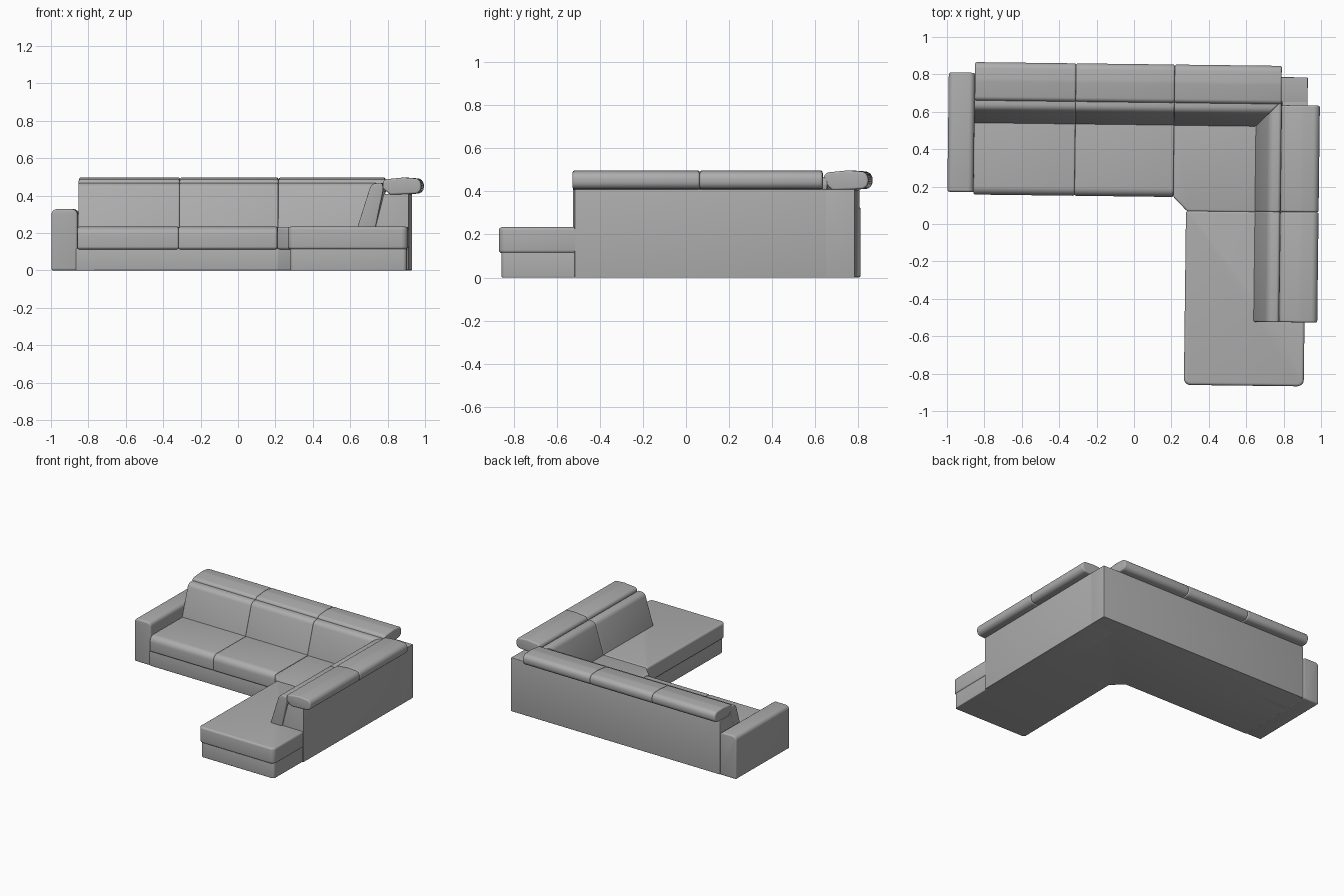
import bpy, bmesh, math
from mathutils import Vector, Matrix

cube = bpy.data.objects.get("Cube")
if cube:
    bpy.data.objects.remove(cube, do_unlink=True)

fabric = bpy.data.materials.new("grey_fabric")
fabric.use_nodes = True
grey = (0.42, 0.42, 0.42, 1)
fabric.diffuse_color = grey
fabric.node_tree.nodes["Principled BSDF"].inputs["Base Color"].default_value = grey

TURN = Matrix.Rotation(math.radians(-0.7), 4, 'Z')   # sofa stands very slightly turned


def rounded(corners, steps=6):
    """Outline from (a, b, radius) corners, each rounded by a smooth curve."""
    pts = []
    for i, (a, b, r) in enumerate(corners):
        p = Vector((a, b))
        before = Vector(corners[i - 1][:2]) - p
        after = Vector(corners[(i + 1) % len(corners)][:2]) - p
        if r == 0:
            pts.append(p)
            continue
        half = before.angle(after) / 2
        reach = r / math.tan(half)
        centre = p + (before.normalized() + after.normalized()).normalized() * r / math.sin(half)
        start = p + before.normalized() * reach - centre
        end = p + after.normalized() * reach - centre
        sweep = start.angle_signed(end)
        for k in range(steps + 1):
            pts.append(centre + Matrix.Rotation(-sweep * k / steps, 2) @ start)
    return pts


def prism(name, corners, axis, lo, hi, bevel, mitre=0):
    """Extrude a rounded outline along an axis and soften its hard edges."""
    place = {'x': lambda p, t: (t, p.x, p.y),
             'y': lambda p, t: (p.x, t, p.y),
             'z': lambda p, t: (p.x, p.y, t)}[axis]
    bm = bmesh.new()
    outline = rounded(corners)
    face = bm.faces.new([bm.verts.new(place(p, lo)) for p in outline])
    out = bmesh.ops.extrude_face_region(bm, geom=[face])
    shift = Vector(place(Vector((0, 0)), hi - lo))
    bmesh.ops.translate(bm, vec=shift, verts=[v for v in out["geom"] if isinstance(v, bmesh.types.BMVert)])
    # Diagonal corner cut where the two backs meet
    if mitre:
        cut = bmesh.ops.bisect_plane(bm, geom=bm.verts[:] + bm.edges[:] + bm.faces[:],
                                     plane_co=(0.115, 0, 0), plane_no=(mitre, -mitre, 0), clear_outer=True)
        rim = [e for e in cut["geom_cut"] if isinstance(e, bmesh.types.BMEdge)]
        bmesh.ops.holes_fill(bm, edges=rim, sides=0)
    bmesh.ops.recalc_face_normals(bm, faces=bm.faces[:])
    hard = [e for e in bm.edges if len(e.link_faces) == 2 and e.calc_face_angle() > math.radians(40)]
    bmesh.ops.bevel(bm, geom=hard, offset=bevel, segments=4, profile=0.5, affect='EDGES', clamp_overlap=True)
    mesh = bpy.data.meshes.new(name)
    bm.to_mesh(mesh)
    bm.free()
    obj = bpy.data.objects.new(name, mesh)
    bpy.context.collection.objects.link(obj)
    mesh.materials.append(fabric)
    obj.matrix_world = TURN
    bpy.ops.object.select_all(action='DESELECT')
    obj.select_set(True)
    bpy.context.view_layer.objects.active = obj
    bpy.ops.object.shade_smooth_by_angle(angle=math.radians(35))
    return obj


def shifted(profile, d):
    return [(a + d, b, r) for a, b, r in profile]


SEAMS = (-0.86, -0.32, 0.208, 0.78)
SIDE_SEAMS = (-0.515, 0.075, 0.645)
NAMES = ("right", "middle", "corner")

# Plinth, L-shaped with a small diagonal at the inner corner
prism("base", [(-0.87, 0.16, 0), (0.21, 0.16, 0), (0.29, 0.08, 0), (0.29, -0.845, 0.02),
               (0.912, -0.845, 0.02), (0.912, 0.78, 0), (-0.87, 0.78, 0)], 'z', 0, 0.118, 0.005)

# Right armrest
prism("right_arm", [(-1, 0, 0), (-0.86, 0, 0), (-0.86, 0.328, 0.03), (-1, 0.328, 0.03)],
      'y', 0.16, 0.798, 0.012)

# Back and side frames share one profile
frame = [(0.6, 0, 0), (0.795, 0, 0), (0.795, 0.41, 0), (0.66, 0.41, 0), (0.615, 0.23, 0)]
prism("back_frame", frame, 'x', -0.862, 0.92, 0.004)
prism("left_frame", shifted(frame, 0.125), 'y', -0.505, 0.665, 0.004)

# Seat cushions
seat = [(0.147, 0.113, 0.015), (0.63, 0.113, 0), (0.63, 0.234, 0), (0.147, 0.234, 0.045)]
for i in range(2):
    prism(NAMES[i] + "_seat", seat, 'x', SEAMS[i], SEAMS[i + 1], 0.009)
prism("corner_seat", [(0.208, 0.147, 0), (0.285, 0.07, 0), (0.75, 0.07, 0), (0.75, 0.63, 0),
                      (0.208, 0.63, 0)], 'z', 0.113, 0.232, 0.012)
prism("chaise_seat", [(0.277, -0.857, 0.035), (0.918, -0.857, 0.035), (0.918, -0.49, 0),
                      (0.76, -0.49, 0), (0.76, 0.076, 0), (0.277, 0.076, 0.015)],
      'z', 0.113, 0.234, 0.026)

# Leaning back cushions, mitred at the corner
cushion = [(0.52, 0.2, 0), (0.62, 0.2, 0), (0.668, 0.43, 0.01), (0.664, 0.468, 0.015), (0.604, 0.466, 0.04)]
for i in range(3):
    last = i == 2
    prism(NAMES[i] + "_back_cushion", cushion, 'x', SEAMS[i], 0.85 if last else SEAMS[i + 1],
          0.007, 1 if last else 0)
for i in range(2):
    prism(("chaise", "corner_side")[i] + "_back_cushion", shifted(cushion, 0.115), 'y',
          SIDE_SEAMS[i], 0.75 if i else SIDE_SEAMS[1], 0.007, -1 if i else 0)

# Headrest rolls on top of the backs
headrest = [(0.65, 0.438, 0.015), (0.69, 0.405, 0.02), (0.855, 0.412, 0.035),
            (0.855, 0.49, 0.036), (0.76, 0.497, 0.1), (0.65, 0.486, 0.025)]
for i in range(3):
    prism(NAMES[i] + "_headrest", headrest, 'x', SEAMS[i], SEAMS[i + 1], 0.01)
for i in range(2):
    prism(("chaise", "corner_side")[i] + "_headrest", shifted(headrest, 0.131), 'y',
          SIDE_SEAMS[i], SIDE_SEAMS[i + 1], 0.01)
